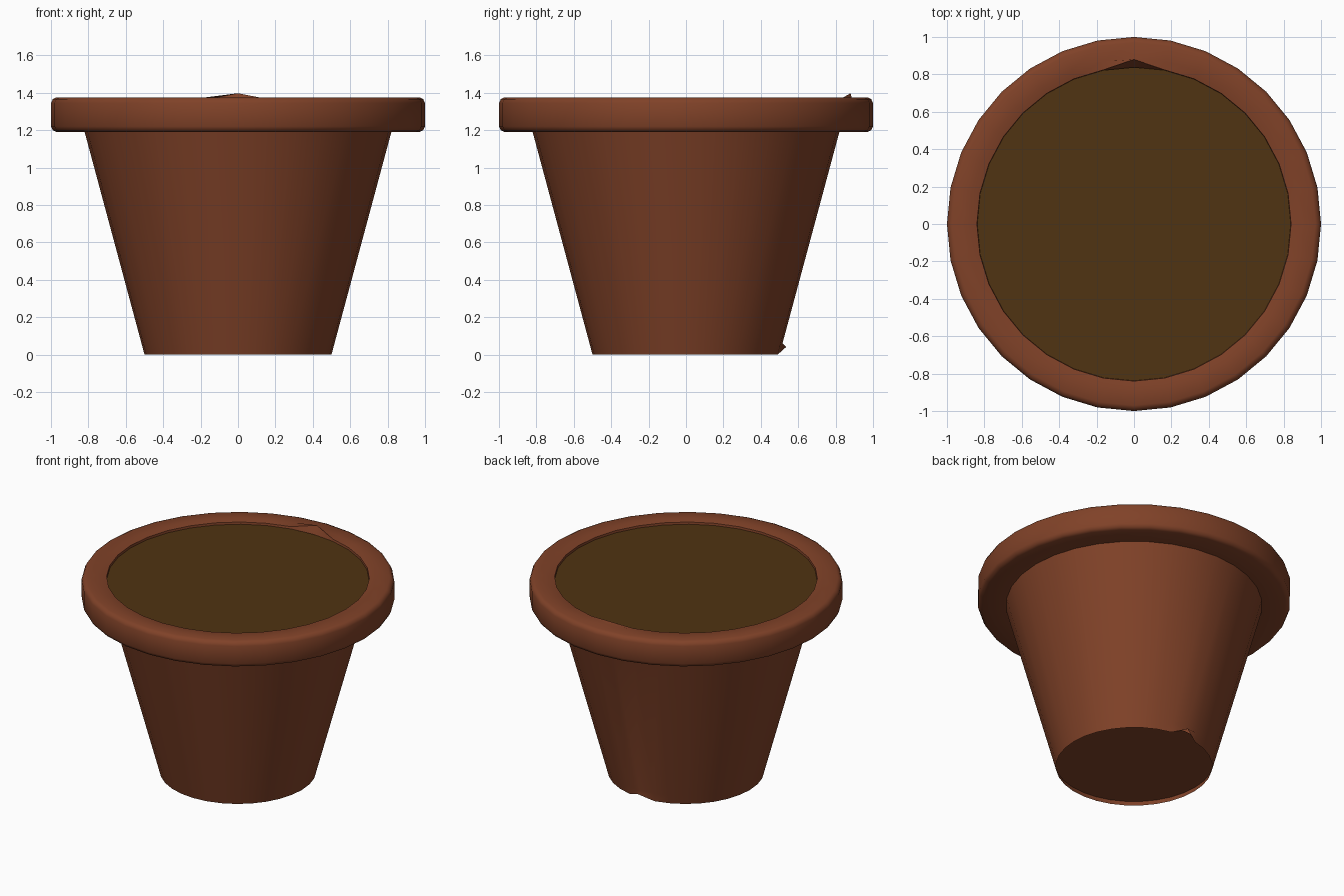
import bpy, bmesh, math
from mathutils import Vector

cube = bpy.data.objects.get("Cube")
if cube:
    bpy.data.objects.remove(cube, do_unlink=True)

SIDES = 32
BACK = SIDES // 4  # index of the vertex facing +y


def material(name, rgb):
    mat = bpy.data.materials.new(name)
    mat.use_nodes = True
    mat.diffuse_color = (*rgb, 1)
    mat.node_tree.nodes["Principled BSDF"].inputs["Base Color"].default_value = (*rgb, 1)
    return mat


def lathe(name, profile, mat, chips=None, cap=False):
    """Spin (radius, z) points about z; chips maps a ring to a new back vertex."""
    bm = bmesh.new()
    rings = []
    for r, z in profile:
        rings.append([bm.verts.new((r * math.cos(math.tau * i / SIDES),
                                    r * math.sin(math.tau * i / SIDES), z))
                      for i in range(SIDES)])
    for low, high in zip(rings, rings[1:]):
        for i in range(SIDES):
            j = (i + 1) % SIDES
            bm.faces.new((low[i], low[j], high[j], high[i]))
    if cap:
        bm.faces.new(rings[0])
    for ring, pos in (chips or {}).items():
        rings[ring][BACK].co = Vector(pos)
    mesh = bpy.data.meshes.new(name)
    bm.to_mesh(mesh)
    bm.free()
    mesh.materials.append(mat)
    obj = bpy.data.objects.new(name, mesh)
    bpy.context.collection.objects.link(obj)
    bpy.ops.object.select_all(action='DESELECT')
    obj.select_set(True)
    bpy.context.view_layer.objects.active = obj
    bpy.ops.object.shade_smooth_by_angle(angle=math.radians(50))
    return obj


clay = material("terracotta", (0.216, 0.054, 0.021))
earth = material("dark_soil", (0.080, 0.033, 0.006))

# Tapered wall, chipped at the back of its bottom edge
lathe("pot_wall", [(0.5, 0), (0.516, 0.06), (0.82, 1.19)], clay,
      chips={0: (0, 0.535, 0.04)})

# Rounded rim with a raised chip on the back of its inner edge
lathe("pot_rim", [(0.82, 1.19), (0.97, 1.19), (0.99, 1.199), (1, 1.22),
                  (1, 1.345), (0.99, 1.366), (0.97, 1.375), (0.885, 1.375),
                  (0.84, 1.365), (0.836, 1.33)], clay,
      chips={8: (0, 0.88, 1.397)})

# Floor set slightly up inside the wall, facing down
floor = lathe("pot_floor", [(0.509, 0.035)], clay, cap=True)
floor.data.flip_normals()

# Soil just below the rim
lathe("soil", [(0.838, 1.35)], earth, cap=True)
